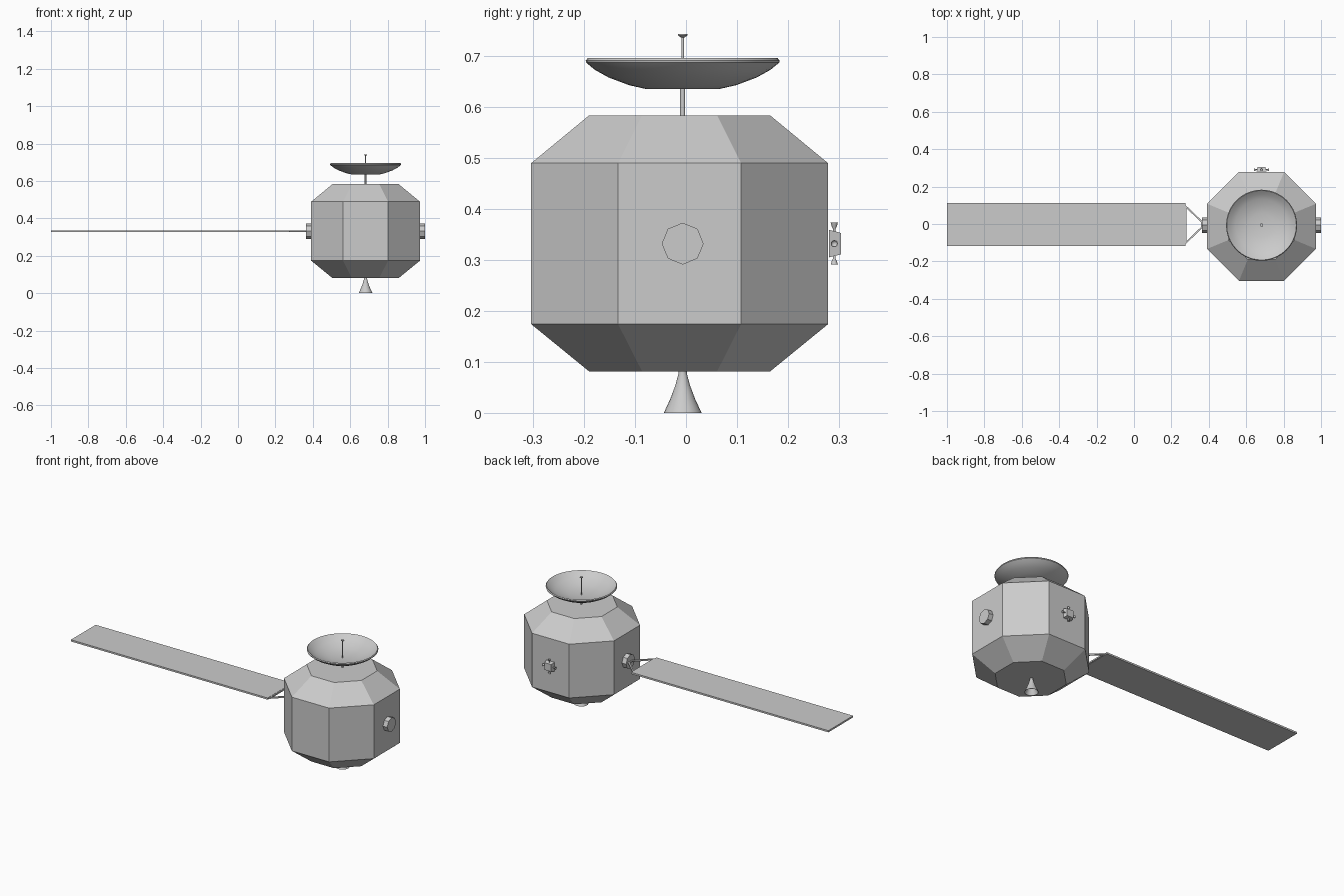
import bpy, bmesh, math
from mathutils import Matrix, Vector

if "Cube" in bpy.data.objects:
    bpy.data.objects.remove(bpy.data.objects["Cube"])

CX, CY, CZ = 0.682, -0.0065, 0.3315   # spacecraft axis and mid height
BODY_Y = -0.0125

grey = bpy.data.materials.new("light_grey")
grey.diffuse_color = (0.6, 0.6, 0.6, 1)
grey.use_nodes = True
grey.node_tree.nodes["Principled BSDF"].inputs["Base Color"].default_value = grey.diffuse_color


def finish(name, bm, smooth=False):
    bmesh.ops.remove_doubles(bm, verts=bm.verts, dist=1e-5)
    bmesh.ops.recalc_face_normals(bm, faces=bm.faces)
    me = bpy.data.meshes.new(name)
    bm.to_mesh(me)
    bm.free()
    me.materials.append(grey)
    ob = bpy.data.objects.new(name, me)
    bpy.context.collection.objects.link(ob)
    if smooth:
        bpy.ops.object.select_all(action='DESELECT')
        ob.select_set(True)
        bpy.context.view_layer.objects.active = ob
        bpy.ops.object.shade_smooth_by_angle(angle=math.radians(35))
    return ob


def revolve(name, profile, n, origin, axis=(0, 0, 1), phase=0.0, smooth=False):
    """Turn (radius, height) points about an axis; ends are capped."""
    bm = bmesh.new()
    rot = Vector((0, 0, 1)).rotation_difference(Vector(axis)).to_matrix().to_4x4()
    mat = Matrix.Translation(origin) @ rot
    rings = []
    for r, h in profile:
        if r == 0:
            rings.append([bm.verts.new(mat @ Vector((0, 0, h)))] * n)
        else:
            rings.append([bm.verts.new(mat @ Vector((
                r * math.cos(phase + 2 * math.pi * i / n),
                r * math.sin(phase + 2 * math.pi * i / n), h))) for i in range(n)])
    for a, b in zip(rings, rings[1:]):
        for i in range(n):
            j = (i + 1) % n
            bm.faces.new(list(dict.fromkeys((a[i], a[j], b[j], b[i]))))
    for (r, h), ring in ((profile[0], rings[0]), (profile[-1], rings[-1])):
        if r > 0:
            bm.faces.new(ring)
    return finish(name, bm, smooth)


# Octagonal body with chamfered top and bottom
k = 1 / math.cos(math.pi / 8)
revolve("body", [(0.177 * k, 0.081), (0.291 * k, 0.174), (0.291 * k, 0.489), (0.177 * k, 0.583)],
        8, (CX, BODY_Y, 0), phase=math.pi / 8)

# Side hubs
for side, name in ((1, "right_hub"), (-1, "left_hub")):
    revolve(name, [(0.041, 0.285), (0.041, 0.318)], 8, (CX, CY, CZ), (side, 0, 0))

# Dish, its mast and the feed antenna
revolve("dish", [(0, 0.634), (0.07, 0.634), (0.105, 0.642), (0.145, 0.657), (0.172, 0.672),
                 (0.189, 0.686), (0.19, 0.690), (0.186, 0.695), (0.165, 0.677), (0.14, 0.663),
                 (0.10, 0.649), (0.065, 0.641), (0, 0.638)], 40, (CX, CY, 0), smooth=True)
revolve("dish_mast", [(0.005, 0.57), (0.005, 0.636)], 12, (CX, CY, 0), smooth=True)
revolve("feed_antenna", [(0.0028, 0.636), (0.0028, 0.735), (0.009, 0.739), (0.009, 0.742)],
        12, (CX, CY, 0), smooth=True)

# Main engine bell, hollow from below
revolve("engine_bell", [(0.008, 0.085), (0.008, 0.078), (0.014, 0.055), (0.024, 0.028), (0.037, 0.0),
                        (0.035, 0.0), (0.022, 0.028), (0.011, 0.055), (0, 0.06)],
        24, (CX, CY, 0), smooth=True)

# Rear thruster block with four small nozzles
revolve("thruster_block", [(0.027 * math.sqrt(2), 0.28), (0.021 * math.sqrt(2), 0.3035)],
        4, (CX, 0, CZ), (0, 1, 0), phase=math.pi / 4)
for name, ax in (("upper", (0, 0, 1)), ("lower", (0, 0, -1)), ("left", (-1, 0, 0)), ("right", (1, 0, 0))):
    revolve(name + "_thruster_nozzle",
            [(0.0025, 0.018), (0.0025, 0.029), (0.005, 0.034), (0.007, 0.041), (0.006, 0.041), (0, 0.032)],
            12, (CX, 0.2905, CZ), ax, smooth=True)

# Solar panel
bm = bmesh.new()
bmesh.ops.create_cube(bm, size=1, matrix=Matrix.Translation((-0.3625, -0.0035, CZ))
                      @ Matrix.Diagonal((1.275, 0.229, 0.010, 1)))
finish("solar_panel", bm)

# Tapered frame that joins the panel to the left hub
outer = [(0.265, 0.1145), (0.366, 0.018), (0.366, -0.018), (0.265, -0.1145)]
inner = [(0.281, 0.088), (0.357, 0.014), (0.357, -0.014), (0.281, -0.088)]
bm = bmesh.new()
loops = [[bm.verts.new((x, y - 0.0035, CZ + h)) for x, y in pts]
         for pts, h in ((outer, -0.004), (outer, 0.004), (inner, 0.004), (inner, -0.004))]
for a, b in zip(loops, loops[1:] + loops[:1]):
    for i in range(4):
        j = (i + 1) % 4
        bm.faces.new((a[i], a[j], b[j], b[i]))
finish("panel_frame", bm)
